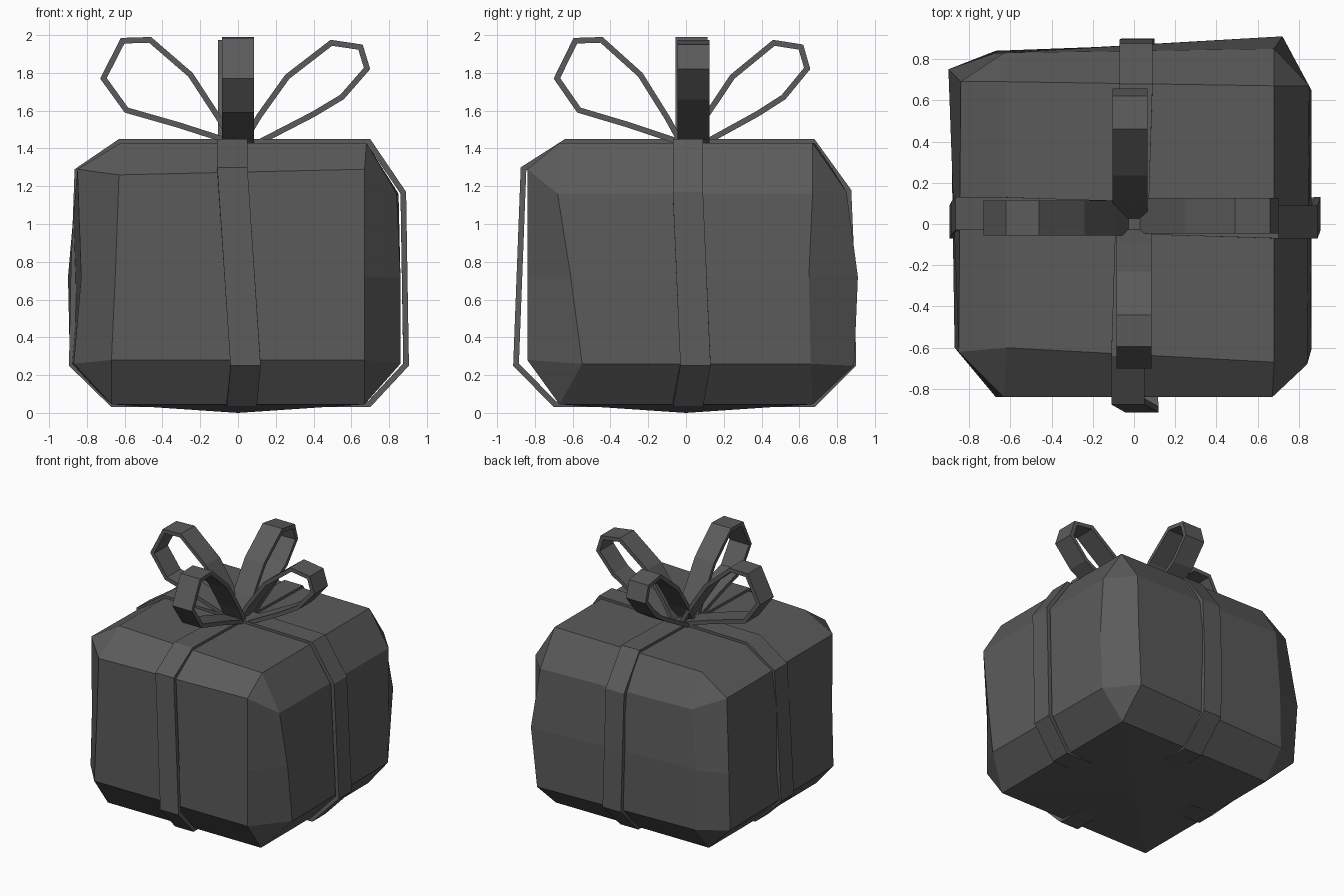
import bpy
import bmesh
from mathutils import Vector

old = bpy.data.objects.get("Cube")
if old:
    bpy.data.objects.remove(old, do_unlink=True)

GREY = (0.105, 0.105, 0.105, 1)
mat = bpy.data.materials.new("charcoal grey")
mat.use_nodes = True
mat.diffuse_color = GREY
mat.node_tree.nodes["Principled BSDF"].inputs["Base Color"].default_value = GREY


def finish(bm, name):
    mesh = bpy.data.meshes.new(name)
    bm.to_mesh(mesh)
    bm.free()
    mesh.materials.append(mat)
    obj = bpy.data.objects.new(name, mesh)
    bpy.context.scene.collection.objects.link(obj)
    return obj


def corner(inner_x, outer_y, outer_x, inner_y, z_y, z_x):
    """Two points of a cut corner: one on the y wall, one on the x wall."""
    return [(inner_x, outer_y, z_y), (outer_x, inner_y, z_x)]


def gift_box():
    # Each ring runs front right, front left, back left, back right, seen from above
    low, mid = 0.26, 0.72
    rings = [
        [corner(-.67, -.84, -.87, -.60, .28, low), corner(.67, -.84, .86, -.55, .28, low),
         corner(.68, .89, .85, .66, .25, low), corner(-.67, .84, -.89, .72, .25, low)],
        [corner(-.65, -.84, -.83, -.64, mid, mid), corner(.67, -.84, .86, -.61, mid, mid),
         corner(.72, .91, .86, .65, mid, mid), corner(-.67, .83, -.90, .75, mid, mid)],
        [corner(-.63, -.84, -.85, -.62, 1.26, 1.29), corner(.67, -.84, .84, -.68, 1.29, 1.16),
         corner(.68, .85, .85, .67, 1.17, 1.16), corner(-.63, .83, -.84, .69, 1.19, 1.28)],
    ]
    bm = bmesh.new()
    loops = []
    for ring in rings:
        pts = []
        for i, pair in enumerate(ring):
            # Alternate the pair so the ring stays in order around the box
            pts += pair if i % 2 else pair[::-1]
        loops.append([bm.verts.new(p) for p in pts])
    for lower, upper in zip(loops, loops[1:]):
        for i in range(len(lower)):
            j = (i + 1) % len(lower)
            bm.faces.new((lower[i], lower[j], upper[j], upper[i]))

    # Lid and base, joined by sloping strips and corner triangles
    lid = [bm.verts.new(p) for p in
           ((-.62, -.60, 1.43), (.68, -.67, 1.43), (.68, .67, 1.43), (-.62, .69, 1.43))]
    base = [bm.verts.new((sx * .67, sy * .67, .045))
            for sx, sy in ((-1, -1), (1, -1), (1, 1), (-1, 1))]
    for cap, loop in ((lid, loops[-1]), (base, loops[0])):
        for i in range(4):
            j = (i + 1) % 4
            bm.faces.new((loop[2 * i], loop[2 * i + 1], cap[i]))
            bm.faces.new((loop[2 * i + 1], loop[2 * j], cap[j], cap[i]))
    bm.faces.new(lid)
    belly = bm.verts.new((0, 0, 0))
    for i in range(4):
        bm.faces.new((base[i], base[(i + 1) % 4], belly))
    bmesh.ops.recalc_face_normals(bm, faces=bm.faces)
    finish(bm, "gift_box")


def strip(name, path, axis, half, closed=False, thick=0.03):
    """Flat ribbon along (distance, height, sideways shift) points."""
    bm = bmesh.new()
    rows = []
    for u, z, shift in path:
        sides = (shift - half, shift + half)
        rows.append([bm.verts.new((u, s, z) if axis == "x" else (s, u, z)) for s in sides])
    pairs = list(zip(rows, rows[1:]))
    if closed:
        pairs.append((rows[-1], rows[0]))
    for (a, b), (c, d) in pairs:
        bm.faces.new((a, b, d, c))
    # Turn the faces outward so the thickness grows inward
    bm.normal_update()
    centre = sum((v.co for v in bm.verts), Vector()) / len(bm.verts)
    if sum(f.normal.dot(f.calc_center_median() - centre) * f.calc_area() for f in bm.faces) < 0:
        bmesh.ops.reverse_faces(bm, faces=bm.faces)
    obj = finish(bm, name)
    solid = obj.modifiers.new("thickness", "SOLIDIFY")
    solid.thickness = thick
    solid.offset = -1
    solid.use_even_offset = True


gift_box()

# Ribbons wrapped round the box
strip("ribbon_front_to_back",
      [(-.64, 1.45, -.03), (-.875, 1.30, -.03), (-.915, .25, .04), (-.70, .03, .02),
       (.68, .03, .02), (.90, .25, .02), (.895, .72, .01), (.875, 1.18, .01), (.68, 1.45, .01)],
      "y", .08, closed=True)
strip("ribbon_side_to_side",
      [(.70, 1.45, .01), (.89, 1.17, .01), (.905, .25, .05), (.70, .03, .01),
       (-.67, .03, .01), (-.895, .25, .01), (-.885, .74, .03), (-.865, 1.29, .05),
       (-.63, 1.45, .05)],
      "x", .08, closed=True)

# Four bow loops
wide = [(.01, 1.43), (.09, 1.57), (.24, 1.80), (.46, 1.99), (.62, 1.985),
        (.73, 1.77), (.60, 1.59), (.32, 1.51), (.04, 1.42)]
tall = [(.01, 1.43), (.10, 1.58), (.25, 1.79), (.49, 1.975), (.66, 1.95),
        (.70, 1.82), (.56, 1.66), (.41, 1.57), (.12, 1.42)]
for name, outline, axis, sign, reach, shift in (
        ("bow_loop_right", wide, "x", -1, 1, .03),
        ("bow_loop_left", tall, "x", 1, 1, .04),
        ("bow_loop_front", wide, "y", -1, .96, 0),
        ("bow_loop_back", tall, "y", 1, .94, -.02)):
    strip(name, [(sign * reach * u, z, shift) for u, z in outline], axis, .085)

# Small knot under the loops
strip("bow_knot", [(-.07, 1.42, 0), (-.05, 1.46, 0), (.05, 1.46, 0), (.07, 1.42, 0)],
      "x", .06, thick=.02)
